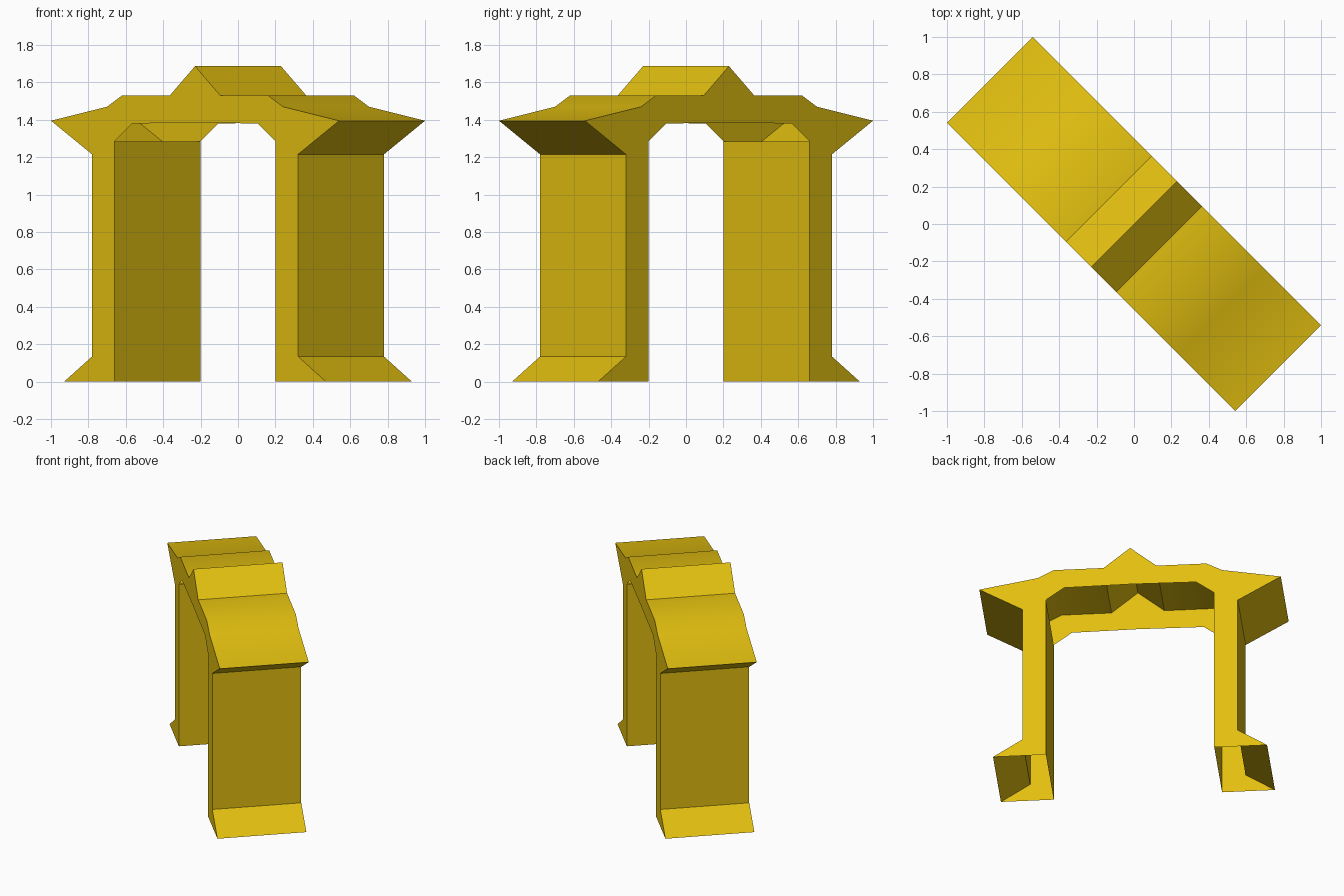
import bpy, bmesh
from math import radians, sqrt
from mathutils import Matrix

cube = bpy.data.objects.get("Cube")
if cube:
    bpy.data.objects.remove(cube, do_unlink=True)


def make_material(name, colour):
    mat = bpy.data.materials.new(name)
    mat.use_nodes = True
    mat.diffuse_color = colour
    mat.node_tree.nodes["Principled BSDF"].inputs["Base Color"].default_value = colour
    return mat


yellow = make_material("golden yellow", (0.76, 0.52, 0.005, 1.0))

# Half outline of the gateway: ridge, eave, leg, flared foot, inner leg, soffit
half = [(0.135, 1.53), (0.39, 1.53), (0.47, 1.47), (0.77, 1.395),
        (0.55, 1.215), (0.55, 0.135), (0.70, 0.0),
        (0.43, 0.0), (0.43, 1.285), (0.337, 1.38)]
outline = ([(0, 1.687)] + half + [(0, 1.386)]
           + [(-x, z) for x, z in reversed(half)])
STRETCH = sqrt(2)      # outline is measured along the diagonal
HALF_DEPTH = 0.325

# Extrude the outline through its depth
bm = bmesh.new()
front = bm.faces.new([bm.verts.new((x * STRETCH, -HALF_DEPTH, z)) for x, z in outline])
extruded = bmesh.ops.extrude_face_region(bm, geom=[front], use_keep_orig=True)
new_verts = [g for g in extruded["geom"] if isinstance(g, bmesh.types.BMVert)]
bmesh.ops.translate(bm, vec=(0, 2 * HALF_DEPTH, 0), verts=new_verts)
bmesh.ops.recalc_face_normals(bm, faces=bm.faces[:])
bm.normal_update()

# The shell is open beneath the feet and under the arch
open_faces = []
for face in bm.faces:
    centre = face.calc_center_median()
    under_foot = centre.z < 0.01
    under_arch = face.normal.z < -0.3 and abs(centre.x) < 0.43 * STRETCH
    if under_foot or under_arch:
        open_faces.append(face)
bmesh.ops.delete(bm, geom=open_faces, context='FACES')

# Stand the gateway on the diagonal
bmesh.ops.rotate(bm, verts=bm.verts[:], cent=(0, 0, 0),
                 matrix=Matrix.Rotation(radians(-45), 3, 'Z'))

mesh = bpy.data.meshes.new("gateway_arch")
bm.to_mesh(mesh)
bm.free()
mesh.materials.append(yellow)
arch = bpy.data.objects.new("gateway_arch", mesh)
bpy.context.collection.objects.link(arch)

# Soften only the shallow bends of the roof
bpy.ops.object.select_all(action='DESELECT')
arch.select_set(True)
bpy.context.view_layer.objects.active = arch
bpy.ops.object.shade_smooth_by_angle(angle=radians(32))
